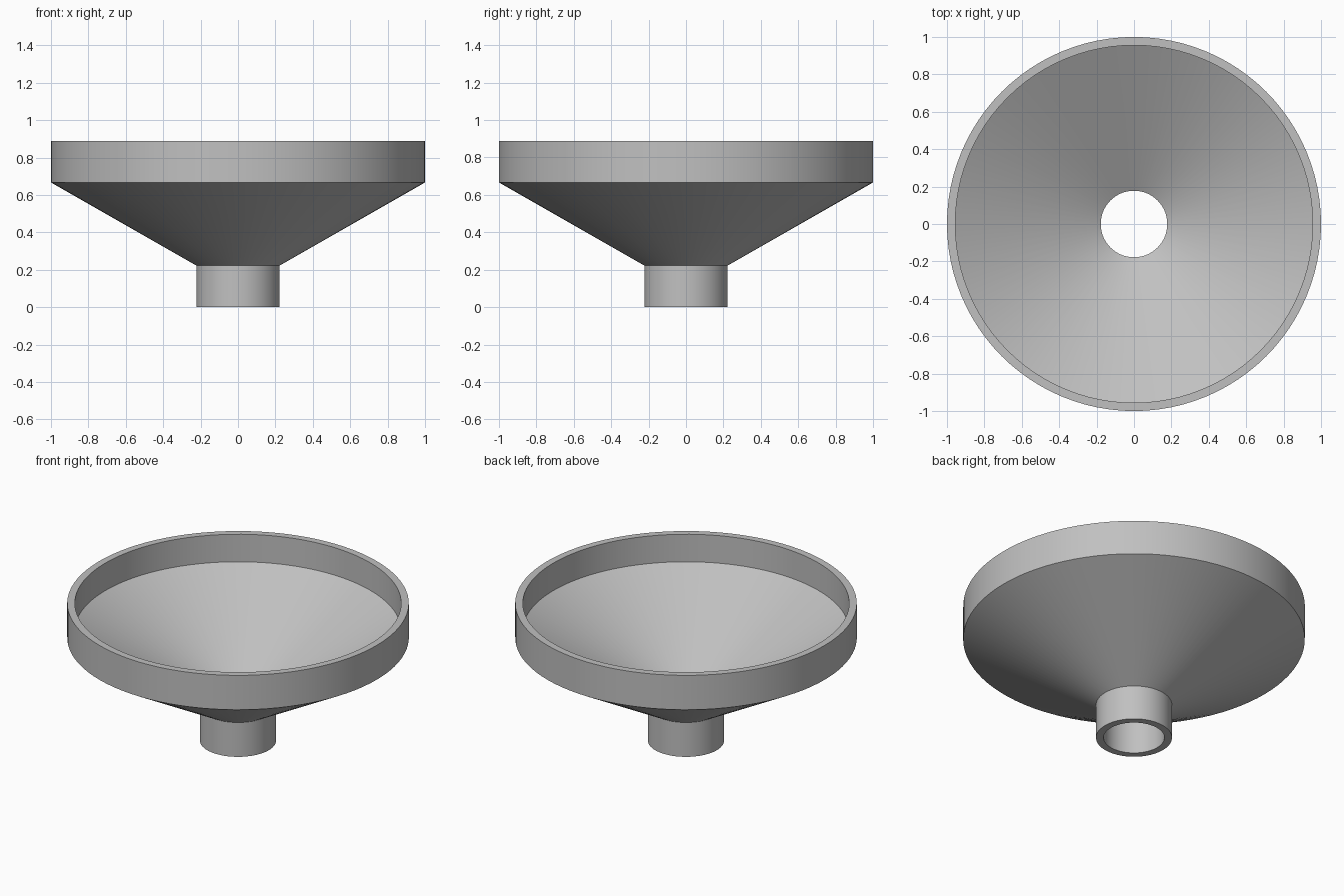
import bpy
import bmesh
import math

cube = bpy.data.objects.get("Cube")
if cube:
    bpy.data.objects.remove(cube, do_unlink=True)

SEGMENTS = 96
WALL = 2 / 45                      # wall thickness
TUBE_R, RIM_R = 5 * WALL, 1.0      # outer radii
TUBE_H, CONE_H, RIM_H = 5 * WALL, 10 * WALL, 5 * WALL

# Plain grey plastic
grey = bpy.data.materials.new("plain_grey")
grey.use_nodes = True
colour = (0.53, 0.53, 0.53, 1)
grey.diffuse_color = colour
grey.node_tree.nodes["Principled BSDF"].inputs["Base Color"].default_value = colour


def lathe(name, profile):
    """Spin a closed (radius, height) profile around the z axis."""
    bm = bmesh.new()
    verts = [bm.verts.new((r, 0, z)) for r, z in profile]
    edges = [bm.edges.new((a, b)) for a, b in zip(verts, verts[1:] + verts[:1])]
    bmesh.ops.spin(bm, geom=verts + edges, cent=(0, 0, 0), axis=(0, 0, 1),
                   angle=2 * math.pi, steps=SEGMENTS, use_merge=True)
    bmesh.ops.remove_doubles(bm, verts=bm.verts, dist=1e-5)
    bmesh.ops.recalc_face_normals(bm, faces=bm.faces)
    mesh = bpy.data.meshes.new(name)
    bm.to_mesh(mesh)
    bm.free()
    mesh.materials.append(grey)
    obj = bpy.data.objects.new(name, mesh)
    bpy.context.collection.objects.link(obj)
    return obj


# Outer wall: spout, cone, rim band
top = TUBE_H + CONE_H + RIM_H
outer = [(TUBE_R, 0), (TUBE_R, TUBE_H), (RIM_R, TUBE_H + CONE_H), (RIM_R, top)]
# Inner wall: the same steps, set in by the wall thickness
inner = [(RIM_R - WALL, top), (RIM_R - WALL, TUBE_H + CONE_H + WALL),
         (TUBE_R - WALL, TUBE_H + WALL), (TUBE_R - WALL, 0)]
funnel = lathe("funnel", outer + inner)

bpy.ops.object.select_all(action="DESELECT")
funnel.select_set(True)
bpy.context.view_layer.objects.active = funnel
bpy.ops.object.shade_smooth_by_angle(angle=math.radians(20))
